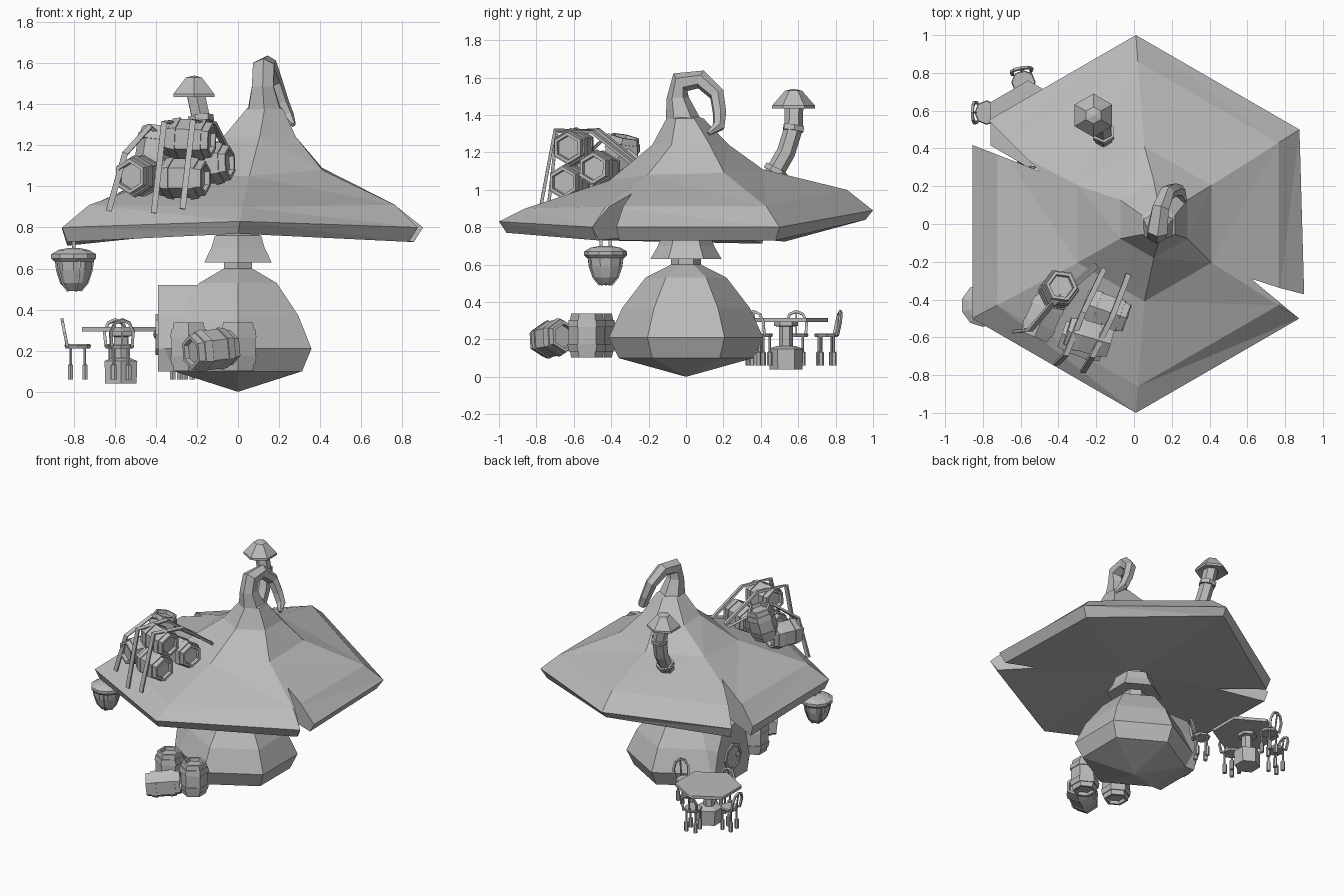
import bpy, bmesh
from math import pi, cos, sin, radians
from mathutils import Vector, Matrix

if "Cube" in bpy.data.objects:
    bpy.data.objects.remove(bpy.data.objects["Cube"])

grey = bpy.data.materials.new("plain_grey")
grey.use_nodes = True
grey.diffuse_color = (0.5, 0.5, 0.5, 1)
grey.node_tree.nodes["Principled BSDF"].inputs["Base Color"].default_value = (0.5, 0.5, 0.5, 1)


def finish(name, bm):
    bmesh.ops.recalc_face_normals(bm, faces=bm.faces)
    me = bpy.data.meshes.new(name)
    bm.to_mesh(me)
    bm.free()
    me.materials.append(grey)
    ob = bpy.data.objects.new(name, me)
    bpy.context.collection.objects.link(ob)
    return ob


def skin(bm, rings):
    """Join rings of points into a closed skin; a one-point ring is a tip."""
    vs = [[bm.verts.new(p) for p in r] for r in rings]
    for a, b in zip(vs, vs[1:]):
        n = max(len(a), len(b))
        for i in range(n):
            j = (i + 1) % n
            if len(a) == 1:
                bm.faces.new((a[0], b[j], b[i]))
            elif len(b) == 1:
                bm.faces.new((a[i], a[j], b[0]))
            else:
                bm.faces.new((a[i], a[j], b[j], b[i]))
    for end in (vs[0], vs[-1]):
        if len(end) > 2:
            bm.faces.new(end)


def lathe(name, profile, at=(0, 0, 0), axis=(0, 0, 1), n=6):
    """Spin (radius, height) pairs about an axis."""
    m = Matrix.Translation(at) @ Vector(axis).to_track_quat('Z', 'Y').to_matrix().to_4x4()
    rings = []
    for r, z in profile:
        k = n if r > 0 else 1
        rings.append([m @ Vector((r * cos(pi / 2 + 2 * pi * i / n), r * sin(pi / 2 + 2 * pi * i / n), z))
                      for i in range(k)])
    bm = bmesh.new()
    skin(bm, rings)
    return finish(name, bm)


def tube(name, path, radii, n=6, flat=1.0):
    """Sweep a polygon along a path; flat squashes it into a strap."""
    pts = [Vector(p) for p in path]
    if not isinstance(radii, list):
        radii = [radii] * len(pts)
    side, rings = None, []
    for i, p in enumerate(pts):
        t = (pts[min(i + 1, len(pts) - 1)] - pts[max(i - 1, 0)]).normalized()
        if side is None:
            side = t.cross(Vector((0, 1, 0.1)))
        side = (side - t * side.dot(t)).normalized()
        up = t.cross(side)
        rings.append([p + radii[i] * (side * cos(2 * pi * (k + .5) / n) + up * flat * sin(2 * pi * (k + .5) / n))
                      for k in range(n)])
    bm = bmesh.new()
    skin(bm, rings)
    return finish(name, bm)


# Bulbous hexagonal house and collar under the roof
lathe("house_body", [(0, 0), (.36, .1), (.413, .21), (.34, .37), (.217, .53), (.08, .6), (.08, .645)])
lathe("collar", [(.07, .64), (.19, .63), (.15, .7), (.13, .76), (.07, .78), (.07, .84)])

# Porch: one wall of the house drawn straight outward, with a round door
wall = [(.18, .1), (.207, .21), (.172, .37), (.11, .52)]
outline = wall + [(-y, z) for y, z in reversed(wall)]
bm = bmesh.new()
skin(bm, [[(x, y, z) for y, z in outline] for x in (-.39, -.1)])
finish("porch", bm)
lathe("round_door", [(.1, -.02), (.1, .012), (.08, .012), (.08, .004), (0, .004)], (-.39, 0, .28), (-1, 0, 0), 8)
lathe("door_knob", [(.015, 0), (.02, .015), (0, .025)], (-.39, -.05, .28), (-1, 0, 0))


# Wide hexagonal roof with a leaning spire
def hexring(x, y, r, heights):
    return [(x + r * cos(radians(90 + 60 * k)), y + r * sin(radians(90 + 60 * k)), z)
            for k, z in enumerate(heights)]


bm = bmesh.new()
skin(bm, [[(0, 0, .8)],
          hexring(0, 0, .96, [.84, .71, .73, .77, .73, .73]),
          hexring(.01, 0, 1, [.89, .79, .80, .83, .80, .80]),
          hexring(.02, 0, .86, [1.0, .91, .91, .90, .91, .91]),
          hexring(.055, 0, .41, [1.11, 1.09, 1.06, 1.05, 1.08, 1.09]),
          hexring(.105, .025, .205, [1.24] * 6),
          hexring(.13, -.005, .1, [1.38] * 6),
          [(.13, -.01, 1.42)]])
bmesh.ops.triangulate(bm, faces=[f for f in bm.faces if len(f.verts) > 3])
roof = finish("roof", bm)

# Split the eave at two corners with wedge cutters
cutters = []
for tip, a, b in (((.62, -.29), (.235, -.195), (.28, -.09)), ((-.5, .28), (-.36, .14), (-.27, .27))):
    bm = bmesh.new()
    tri = [tip] + [(tip[0] + 1.8 * d[0], tip[1] + 1.8 * d[1]) for d in (a, b)]
    skin(bm, [[(x, y, z) for x, y in tri] for z in (.4, 1.5)])
    cut = finish("eave_cutter", bm)
    cut.hide_render = True
    cutters.append(cut)
    mod = roof.modifiers.new("split", 'BOOLEAN')
    mod.operation, mod.solver, mod.object = 'DIFFERENCE', 'EXACT', cut
deps = bpy.context.evaluated_depsgraph_get()
cut_mesh = bpy.data.meshes.new_from_object(roof.evaluated_get(deps))
roof.modifiers.clear()
roof.data = cut_mesh
for cut in cutters:
    bpy.data.objects.remove(cut)
# The side panel overhangs a little at its split corner
for v in cut_mesh.vertices:
    if v.co.x > .8 and -.42 < v.co.y < -.2:
        v.co.x += .025

# Curled tip of the spire
tube("roof_curl", [(.13, -.01, 1.34), (.12, -.045, 1.49), (.125, -.03, 1.575), (.14, .08, 1.59), (.175, .165, 1.51),
                   (.21, .18, 1.41), (.24, .175, 1.34), (.27, .12, 1.3)],
     [.1, .06, .06, .05, .042, .038, .035, .012])

# Crooked chimney with collars and a cap
low, bend, mid, top = [Vector(p) for p in ((-.16, .45, 1.05), (-.165, .535, 1.2), (-.18, .575, 1.33),
                                           (-.21, .578, 1.47))]
tube("chimney_pipe", [low, bend, mid, top], .05)
lathe("chimney_collar", [(.062, -.015), (.062, .015)], mid, (-.1, .15, 1))
lathe("chimney_foot", [(.064, -.015), (.064, .015)], low.lerp(bend, .35), bend - low)
lathe("chimney_cap", [(.04, 1.445), (.115, 1.435), (.115, 1.45), (.045, 1.53), (0, 1.54)], (-.215, .575, 0))


# Barrels: bulged staves with raised hoops and recessed ends
def barrel(name, at, axis):
    half = [(0, .095), (.062, .095), (.066, .118), (.084, .118), (.09, .085), (.097, .085),
            (.104, .045), (.097, .045)]
    lathe(name, half + [(r, -h) for r, h in reversed(half)], at, axis)


for at, axis in (((-.24, -.48, .22), (0, 0, 1)), ((0, -.53, .22), (0, 0, 1)),
                 ((-.13, -.71, .205), (-.8, -.5, -.1))):
    barrel("ground_barrel", at, axis)
for at, axis in (((-.24, -.6, 1.23), (1, -.3, -.05)), ((-.27, -.62, 1.04), (1, -.35, 0)),
                 ((-.15, -.46, 1.11), (1, -.35, .05)), ((-.4, -.35, 1.17), (.15, .2, 1)),
                 ((-.48, -.49, 1.05), (-.4, -.9, 0))):
    barrel("roof_barrel", at, axis)

# Straps holding the roof barrels
for path in ([(-.63, -.57, .88), (-.55, -.56, 1.16), (-.43, -.42, 1.29), (-.2, -.22, 1.13)],
             [(-.41, -.74, .87), (-.36, -.69, 1.31), (-.27, -.47, 1.32), (-.16, -.24, 1.13)],
             [(-.27, -.78, .89), (-.22, -.7, 1.32), (-.12, -.5, 1.31), (-.03, -.27, 1.13)]):
    tube("barrel_strap", path, .02, 4, .6)

# Hanging lantern under the eave
spot = (-.8, -.43, 0)
lathe("lantern_bowl", [(0, .49), (.035, .492), (.07, .53), (.09, .59), (.098, .65)], spot, n=10)
lathe("lantern_lid", [(.1, .635), (.115, .65), (.115, .67), (.08, .69), (.03, .7), (0, .7)], spot, n=10)
for y in (-.455, -.405):
    tube("lantern_hanger", [(-.8, y, .68), (-.8, y, .74), (-.76, y, .79)], .012, 4)
for k in range(5):
    a = 2 * pi * k / 5
    tube("lantern_rib", [(-.8 + r * cos(a), -.43 + r * sin(a), z)
                         for r, z in ((.096, .645), (.088, .59), (.068, .53), (.035, .49))], .006, 4)

# Hexagonal table
lathe("table_top", [(.23, .293), (.23, .315)], (-.56, .53, 0))
spot = (-.57, .535, 0)
lathe("table_post", [(.065, .295), (.065, .272), (.038, .268), (.038, .15)], spot)
lathe("table_base", [(.088, .04), (.092, .15), (.05, .165)], spot)


# Chairs: round seat, four footed legs, arched back leaning outward
def chair(x, y, facing):
    m = Matrix.Translation((x, y, 0)) @ Matrix.Rotation(radians(facing), 4, 'Z')
    lathe("chair_seat", [(.06, .212), (.065, .225), (.06, .232)], (x, y, 0), n=8)
    for dx in (-.035, .035):
        for dy in (-.035, .035):
            lathe("chair_leg", [(.015, .06), (.015, .13), (.007, .135), (.007, .215)], m @ Vector((dx, dy, 0)))
    arch = [(-.05, -.05, .22), (-.065, -.055, .29), (-.073, -.035, .335), (-.076, 0, .35)]
    arch += [(a, -b, c) for a, b, c in reversed(arch[:-1])]
    tube("chair_back", [m @ Vector(p) for p in arch], .01, 4)
    tube("chair_slat", [m @ Vector(p) for p in ((-.055, 0, .22), (-.076, 0, .35))], .006, 4)


for x, y, facing in ((-.78, .59, 0), (-.585, .75, 280), (-.27, .4, 150), (-.57, .37, 95)):
    chair(x, y, facing)
